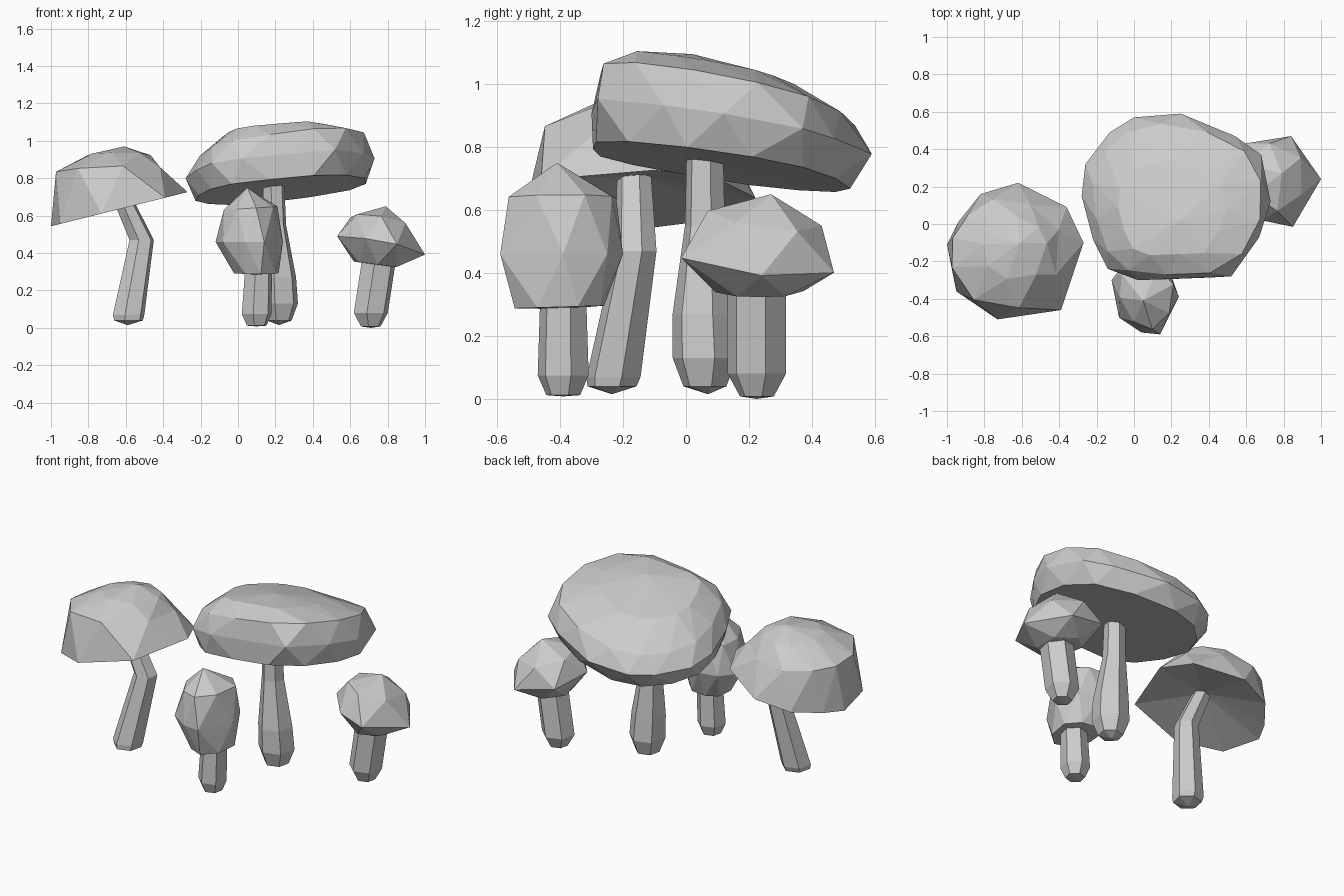
import bpy, bmesh, math
from mathutils import Vector

cube = bpy.data.objects.get("Cube")
if cube:
    bpy.data.objects.remove(cube)

# One plain grey for everything
grey = bpy.data.materials.new("plain_grey")
grey.use_nodes = True
grey.diffuse_color = (0.6, 0.6, 0.6, 1)
grey.node_tree.nodes["Principled BSDF"].inputs["Base Color"].default_value = (0.6, 0.6, 0.6, 1)


def loft(name, rings, bottom, top, staggered):
    """Skin a stack of equal rings and close it with a pole at each end."""
    bm = bmesh.new()
    loops = [[bm.verts.new(p) for p in ring] for ring in rings]
    n = len(loops[0])
    for low, high in zip(loops, loops[1:]):
        for i in range(n):
            j = (i + 1) % n
            if staggered:
                bm.faces.new((low[i], low[j], high[i]))
                bm.faces.new((low[j], high[j], high[i]))
            else:
                bm.faces.new((low[i], low[j], high[j], high[i]))
    for loop, point in ((loops[0], bottom), (loops[-1], top)):
        pole = bm.verts.new(point)
        for i in range(n):
            bm.faces.new((loop[i], loop[(i + 1) % n], pole))
    bmesh.ops.recalc_face_normals(bm, faces=bm.faces)
    mesh = bpy.data.meshes.new(name)
    bm.to_mesh(mesh)
    bm.free()
    mesh.materials.append(grey)
    bpy.context.collection.objects.link(bpy.data.objects.new(name, mesh))


def cap(name, centre, outline, rings, bottom, top, start=1):
    """Rings are scaled outlines: (scale, shift x, shift y, z, slope x, slope y).
    Every other ring is turned by half a side to give triangular facets."""
    rel = [Vector(p) - Vector(centre) for p in outline]
    n = len(rel)
    loops = []
    for k, (scale, dx, dy, z, sx, sy) in enumerate(rings, start):
        loop = []
        for i in range(n):
            p = rel[(i + k // 2) % n]
            if k % 2:
                p = (p + rel[(i + k // 2 + 1) % n]) / (2 * math.cos(math.pi / n))
            p = p * scale
            loop.append((centre[0] + dx + p.x, centre[1] + dy + p.y,
                         z + sx * p.x + sy * p.y))
        loops.append(loop)
    loft(name, loops, bottom, top, True)


def stem(name, path, tip, sides=6, phase=0.3):
    """Path points are (x, y, z, radius), from the foot upward."""
    turns = [phase + math.tau * i / sides for i in range(sides)]
    loops = [[(x + r * math.cos(a), y + r * math.sin(a), z) for a in turns]
             for x, y, z, r in path]
    loft(name, loops, tip, path[-1][:3], False)


# Large tilted mushroom
cap("large_cap", (.22, .15),
    [(.73, .12), (.68, .37), (.54, .47), (.25, .59), (0, .57), (-.13, .49), (-.26, .32),
     (-.28, .15), (-.22, -.08), (-.14, -.24), (.02, -.3), (.3, -.29), (.52, -.28), (.67, -.07)],
    [(.91, .01, -.03, .737, .1, -.15),
     (1, 0, 0, .85, .1, -.17),
     (.9, .01, -.01, .96, .14, -.2),
     (.57, -.02, -.06, 1.045, .09, -.18)],
    (.22, .1, .75), (.25, .02, 1.095))
stem("large_stem",
     [(.22, .06, .04, .07), (.22, .06, .13, .105), (.215, .055, .27, .1),
      (.195, .06, .55, .065), (.19, .06, .78, .06)], (.22, .07, .015))

# Left mushroom with a bent stem
cap("left_cap", (-.635, -.145),
    [(-.27, -.1), (-.36, .09), (-.62, .22), (-.82, .16), (-.94, .01), (-1, -.11),
     (-.95, -.36), (-.73, -.51), (-.39, -.46)],
    [(1, 0, 0, .635, .25, 0),
     (.81, -.045, -.01, .84, .04, -.08),
     (.46, 0, .02, .925, 0, -.07)],
    (-.62, -.14, .71), (-.61, -.1, .97), start=0)
stem("left_stem",
     [(-.585, -.235, .04, .08), (-.585, -.23, .07, .088),
      (-.515, -.16, .47, .068), (-.63, -.165, .72, .055)], (-.59, -.235, .015))

# Front mushroom with a tall egg-shaped cap
cap("front_cap", (.06, -.395),
    [(.24, -.39), (.19, -.25), (.06, -.2), (-.06, -.22), (-.12, -.3), (-.08, -.5),
     (.04, -.58), (.14, -.59)],
    [(.7, .04, -.005, .292, 0, .03),
     (1, 0, 0, .46, 0, 0),
     (.84, .01, .005, .64, .06, 0)],
    (.1, -.395, .285), (.05, -.41, .75))
stem("front_stem",
     [(.1, -.39, .012, .055), (.1, -.39, .075, .083), (.11, -.39, .32, .075)],
     (.1, -.39, .008))

# Right mushroom with an angular cap
cap("right_cap", (.77, .22),
    [(1, .24), (.84, .47), (.59, .43), (.53, .2), (.68, .02), (.85, -.015)],
    [(.54, -.02, .01, .338, -.13, 0),
     (1, 0, 0, .44, -.2, -.1),
     (.7, 0, .025, .57, -.18, -.15)],
    (.75, .23, .335), (.79, .27, .65))
stem("right_stem",
     [(.71, .225, .008, .055), (.71, .225, .08, .095), (.755, .225, .37, .095)],
     (.71, .225, 0))
